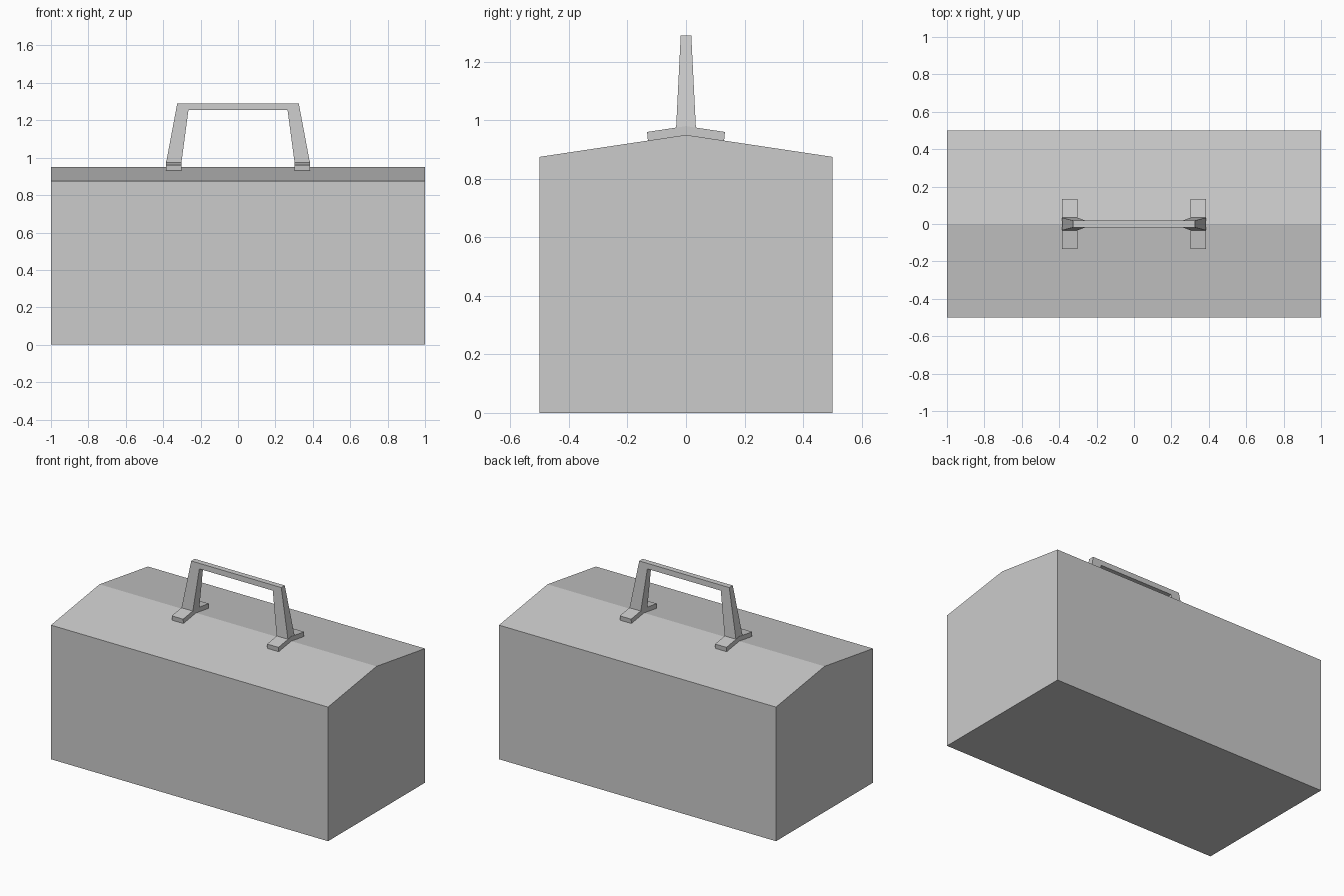
import bpy
import bmesh

cube = bpy.data.objects.get("Cube")
if cube:
    bpy.data.objects.remove(cube, do_unlink=True)

grey = bpy.data.materials.new("light_grey_metal")
grey.use_nodes = True
colour = (0.6, 0.6, 0.6, 1.0)
grey.diffuse_color = colour
grey.node_tree.nodes["Principled BSDF"].inputs["Base Color"].default_value = colour


def prism(name, ring_a, ring_b):
    """Closed solid between two matching outlines."""
    bm = bmesh.new()
    a = [bm.verts.new(p) for p in ring_a]
    b = [bm.verts.new(p) for p in ring_b]
    bm.faces.new(a)
    bm.faces.new(b[::-1])
    n = len(a)
    for i in range(n):
        j = (i + 1) % n
        bm.faces.new((a[j], a[i], b[i], b[j]))
    bmesh.ops.recalc_face_normals(bm, faces=bm.faces[:])
    mesh = bpy.data.meshes.new(name)
    bm.to_mesh(mesh)
    bm.free()
    mesh.materials.append(grey)
    obj = bpy.data.objects.new(name, mesh)
    bpy.context.collection.objects.link(obj)
    return obj


def prism_along_x(name, profile, x0, x1):
    return prism(name, [(x0, y, z) for y, z in profile],
                 [(x1, y, z) for y, z in profile])


# Body with a shallow ridged lid
prism_along_x("box_body", [(-0.5, 0), (0.5, 0), (0.5, 0.875),
                           (0, 0.95), (-0.5, 0.875)], -1, 1)

# Bent mounting feet lying on both lid slopes
foot = [(-0.13, 0.928), (0, 0.948), (0.13, 0.928),
        (0.133, 0.96), (0, 0.98), (-0.133, 0.96)]
prism_along_x("left_handle_foot", foot, 0.303, 0.385)
prism_along_x("right_handle_foot", foot, -0.385, -0.303)

# Handle: mirrored arch outline, thinner towards the top
half = [(0.303, 0.97), (0.385, 0.97), (0.325, 1.29)]
outline = half + [(-x, z) for x, z in reversed(half)]
outline += [(-0.265, 1.255), (0.265, 1.255)]


def depth(z):
    return 0.034 - (z - 0.97) / 0.32 * 0.016


prism("handle", [(x, -depth(z), z) for x, z in outline],
      [(x, depth(z), z) for x, z in outline])
